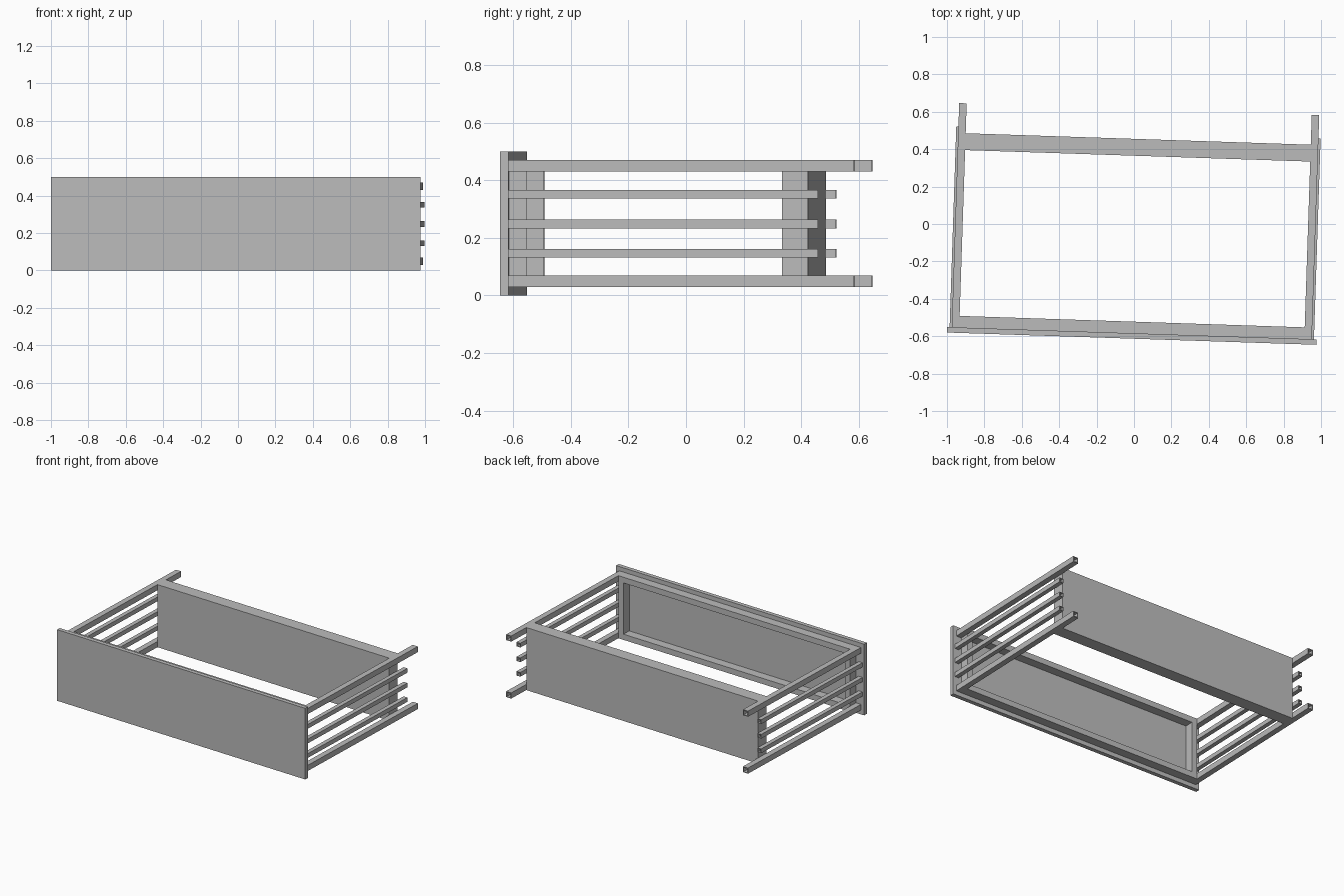
import bpy
import bmesh
import math
from mathutils import Matrix

if "Cube" in bpy.data.objects:
    bpy.data.objects.remove(bpy.data.objects["Cube"])

# One plain grey for everything
grey = bpy.data.materials.new("plain_grey")
grey.diffuse_color = (0.5, 0.5, 0.5, 1)
grey.use_nodes = True
grey.node_tree.nodes["Principled BSDF"].inputs["Base Color"].default_value = grey.diffuse_color

# The whole frame stands slightly turned about z
TURN = Matrix.Rotation(math.radians(-1.9), 4, 'Z')
MID = 0.0075           # middle of the width


def finish(name, bm):
    bmesh.ops.recalc_face_normals(bm, faces=bm.faces)
    mesh = bpy.data.meshes.new(name)
    bm.to_mesh(mesh)
    bm.free()
    mesh.materials.append(grey)
    obj = bpy.data.objects.new(name, mesh)
    obj.matrix_world = TURN
    bpy.context.collection.objects.link(obj)
    return obj


def box(name, x0, x1, y0, y1, z0, z1):
    bm = bmesh.new()
    size = Matrix.Diagonal((x1 - x0, y1 - y0, z1 - z0, 1))
    place = Matrix.Translation(((x0 + x1) / 2, (y0 + y1) / 2, (z0 + z1) / 2))
    bmesh.ops.create_cube(bm, size=1, matrix=place @ size)
    return finish(name, bm)


def tube(name, x, z, side, y0, y1, wall):
    """Open square tube running along y."""
    bm = bmesh.new()
    rings = []
    for y in (y0, y1):
        for r in (side / 2, side / 2 - wall):
            rings.append([bm.verts.new((x + sx * r, y, z + sz * r))
                          for sx, sz in ((-1, -1), (1, -1), (1, 1), (-1, 1))])
    outer0, inner0, outer1, inner1 = rings
    for a, b in ((outer0, outer1), (outer1, inner1), (inner1, inner0), (inner0, outer0)):
        for i in range(4):
            j = (i + 1) % 4
            bm.faces.new((a[i], a[j], b[j], b[i]))
    return finish(name, bm)


# Front panel and thick rear board
box("front_panel", MID - 0.988, MID + 0.988, -0.613, -0.584, 0, 0.5)
box("rear_board", MID - 0.923, MID + 0.923, 0.365, 0.455, 0.03, 0.47)

# Frame behind the front panel
box("frame_top_bar", MID - 0.923, MID + 0.923, -0.584, -0.522, 0.43, 0.47)
box("frame_bottom_bar", MID - 0.923, MID + 0.923, -0.584, -0.522, 0.03, 0.07)

for side, label in ((-1, "left"), (1, "right")):
    # Upright of the front frame
    xs = sorted((MID + side * 0.923, MID + side * 0.883))
    box(label + "_frame_post", xs[0], xs[1], -0.584, -0.522, 0.07, 0.43)
    # Long hollow rails, top and bottom
    for z, level in ((0.05, "bottom"), (0.45, "top")):
        tube(f"{label}_{level}_rail", MID + side * 0.943, z, 0.04, -0.584, 0.615, 0.005)
    # Thinner slats between them
    for i, z in enumerate((0.146, 0.248, 0.351)):
        tube(f"{label}_slat_{i + 1}", MID + side * 0.9595, z, 0.03, -0.584, 0.49, 0.004)
